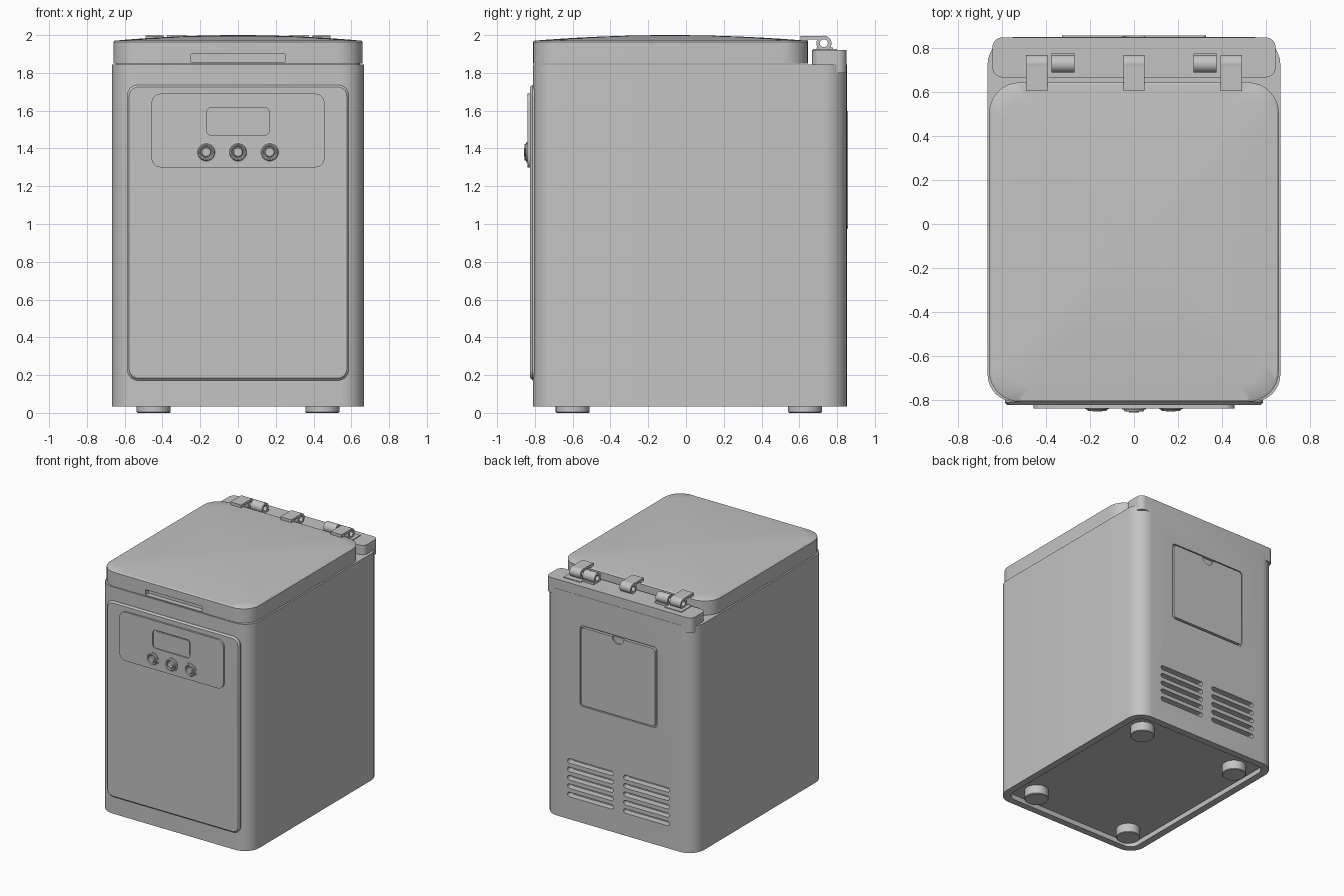
import bpy, bmesh, math
from mathutils import Matrix, Vector

old = bpy.data.objects.get("Cube")
if old:
    bpy.data.objects.remove(old, do_unlink=True)

grey = bpy.data.materials.new("light grey")
grey.use_nodes = True
grey.diffuse_color = (0.55, 0.55, 0.55, 1)
grey.node_tree.nodes["Principled BSDF"].inputs["Base Color"].default_value = (0.55, 0.55, 0.55, 1)


def finish(name, bm):
    bmesh.ops.recalc_face_normals(bm, faces=bm.faces)
    me = bpy.data.meshes.new(name)
    bm.to_mesh(me)
    bm.free()
    me.materials.append(grey)
    ob = bpy.data.objects.new(name, me)
    bpy.context.collection.objects.link(ob)
    return ob


def activate(ob):
    bpy.ops.object.select_all(action='DESELECT')
    ob.select_set(True)
    bpy.context.view_layer.objects.active = ob


def smooth(ob, angle=30):
    activate(ob)
    bpy.ops.object.shade_smooth_by_angle(angle=math.radians(angle))
    return ob


def outline(u0, u1, v0, v1, r, steps=8):
    """Rounded rectangle as a list of 2D points."""
    pts = []
    corners = [(u1 - r, v1 - r), (u0 + r, v1 - r), (u0 + r, v0 + r), (u1 - r, v0 + r)]
    for k, (cu, cv) in enumerate(corners):
        for i in range(steps + 1):
            a = math.pi / 2 * (k + i / steps)
            pts.append((cu + r * math.cos(a), cv + r * math.sin(a)))
    return pts


def loft(name, rings):
    """Bridge equal-length rings of points and cap both ends."""
    bm = bmesh.new()
    loops = [[bm.verts.new(p) for p in ring] for ring in rings]
    n = len(loops[0])
    for a, b in zip(loops, loops[1:]):
        for i in range(n):
            j = (i + 1) % n
            bm.faces.new((a[i], a[j], b[j], b[i]))
    bm.faces.new(loops[0])
    bm.faces.new(loops[-1])
    return finish(name, bm)


def slab(name, u0, u1, v0, v1, r, lo, hi, axis='Z', bevel=0.0):
    """Rounded slab along Z or Y; a bevel chamfers the hi end."""
    levels = [(lo, 0), (hi, 0)]
    if bevel:
        levels = [(lo, 0), (hi - math.copysign(bevel, hi - lo), 0), (hi, bevel)]
    rings = []
    for t, d in levels:
        pts = outline(u0 + d, u1 - d, v0 + d, v1 - d, r - d)
        rings.append([(u, v, t) if axis == 'Z' else (u, t, v) for u, v in pts])
    return loft(name, rings)


def box(name, lo, hi):
    bm = bmesh.new()
    lo, hi = Vector(lo), Vector(hi)
    size = hi - lo
    bmesh.ops.create_cube(bm, size=1, matrix=Matrix.Translation((lo + hi) / 2) @ Matrix.Diagonal((*size, 1)))
    return finish(name, bm)


def lathe(name, profile, centre, rot, closed=False, steps=32):
    """Spin a (radius, height) profile about the local Z axis."""
    bm = bmesh.new()
    vs = [bm.verts.new((r, 0, h)) for r, h in profile]
    es = [bm.edges.new(p) for p in zip(vs, vs[1:])]
    if closed:
        es.append(bm.edges.new((vs[-1], vs[0])))
    bmesh.ops.spin(bm, geom=vs + es, cent=(0, 0, 0), axis=(0, 0, 1), angle=math.tau, steps=steps)
    bmesh.ops.remove_doubles(bm, verts=bm.verts, dist=1e-5)
    bm.transform(Matrix.Translation(centre) @ rot)
    return smooth(finish(name, bm))


def cut(target, cutter):
    mod = target.modifiers.new("cut", 'BOOLEAN')
    mod.operation, mod.solver, mod.object = 'DIFFERENCE', 'EXACT', cutter
    activate(target)
    bpy.ops.object.modifier_apply(modifier=mod.name)
    bpy.data.objects.remove(cutter, do_unlink=True)


TO_FRONT = Matrix.Rotation(math.pi / 2, 4, 'X')
TO_SIDE = Matrix.Rotation(math.pi / 2, 4, 'Y')

# Main housing, with hollow base, rear hatch recess and vents
body = slab("body", -0.667, 0.667, -0.81, 0.852, 0.125, 0.035, 1.845)
cut(body, slab("base_cutter", -0.61, 0.61, -0.755, 0.795, 0.075, -0.1, 0.075))
cut(body, slab("hatch_cutter", -0.34, 0.34, 0.965, 1.61, 0.03, 0.835, 0.95, 'Y'))
for x0 in (-0.45, 0.045):
    for i in range(5):
        z = 0.50 - 0.067 * i
        cut(body, slab("vent_cutter", x0, x0 + 0.405, z - 0.018, z + 0.018, 0.0175, 0.80, 0.95, 'Y'))
smooth(body)

# Rear hatch with a thumb notch
hatch = slab("rear_hatch", -0.328, 0.328, 0.977, 1.598, 0.025, 0.83, 0.858, 'Y')
notch = lathe("thumb_cutter", [(0, -0.05), (0.05, -0.05), (0.05, 0.012), (0, 0.012)],
              (0, 0.858, 1.598), TO_FRONT)
cut(hatch, notch)
smooth(hatch)

# Feet
for x in (-0.447, 0.447):
    for y in (-0.60, 0.63):
        lathe("foot", [(0, 0), (0.085, 0), (0.09, 0.005), (0.09, 0.08), (0, 0.08)],
              (x, y, 0), Matrix.Identity(4))

# Domed lid with a finger grip in the front edge
edge = outline(-0.66, 0.66, -0.81, 0.645, 0.14)
mid = -0.0825
levels = [(1, 1.85), (1, 1.964)]
levels += [(s, 2.0 - 0.03 * s * s) for s in (0.988, 0.9, 0.78, 0.64, 0.48, 0.3, 0.12)]
lid = loft("lid", [[(x * s, mid + (y - mid) * s, z) for x, y in edge] for s, z in levels])
cut(lid, box("grip_cutter", (-0.25, -0.9, 1.857), (0.25, -0.77, 1.90)))
smooth(lid)

# Front panel and control panel
smooth(slab("front_panel", -0.588, 0.588, 0.172, 1.737, 0.06, -0.80, -0.825, 'Y', 0.012))
controls = slab("control_panel", -0.458, 0.458, 1.30, 1.69, 0.05, -0.82, -0.84, 'Y')
cut(controls, slab("display_cutter", -0.165, 0.165, 1.47, 1.617, 0.025, -0.9, -0.83, 'Y'))
smooth(controls)
smooth(slab("display", -0.155, 0.155, 1.48, 1.607, 0.015, -0.825, -0.834, 'Y'))

# Buttons
button = [(0, 0.012), (0.022, 0.012), (0.026, 0.005), (0.03, 0.005), (0.036, 0.01),
          (0.042, 0.01), (0.046, 0.004), (0.055, 0.003), (0.055, -0.004), (0, -0.004)]
for x in (-0.168, 0, 0.168):
    tall = 1.5 if x == 0 else 1.1
    lathe("button", [(r, h * tall) for r, h in button], (x, -0.84, 1.38), TO_FRONT)

# Hinge rail along the back edge
smooth(slab("hinge_rail", -0.645, 0.645, 0.668, 0.85, 0.045, 1.80, 1.92))


def knuckle(name, x0, x1):
    ring = [(0.021, 0), (0.04, 0), (0.04, x1 - x0), (0.021, x1 - x0)]
    lathe(name, ring, (x0, 0.73, 1.957), TO_SIDE, closed=True)


# Hinge arms on the lid
for x in (-0.443, 0, 0.443):
    knuckle("lid_knuckle", x - 0.048, x + 0.048)
    box("hinge_arm", (x - 0.048, 0.605, 1.978), (x + 0.048, 0.73, 1.996))
    box("hinge_arm_root", (x - 0.048, 0.605, 1.92), (x + 0.048, 0.645, 1.98))

# Fixed knuckles and their mounts on the rail
for side in (-1, 1):
    a, b = sorted((side * 0.27, side * 0.375))
    knuckle("rail_knuckle", a, b)
    box("knuckle_mount", (a, 0.69, 1.90), (b, 0.777, 1.935))
    a, b = sorted((side * 0.37, side * 0.52))
    box("hinge_plate", (a, 0.672, 1.90), (b, 0.80, 1.926))
